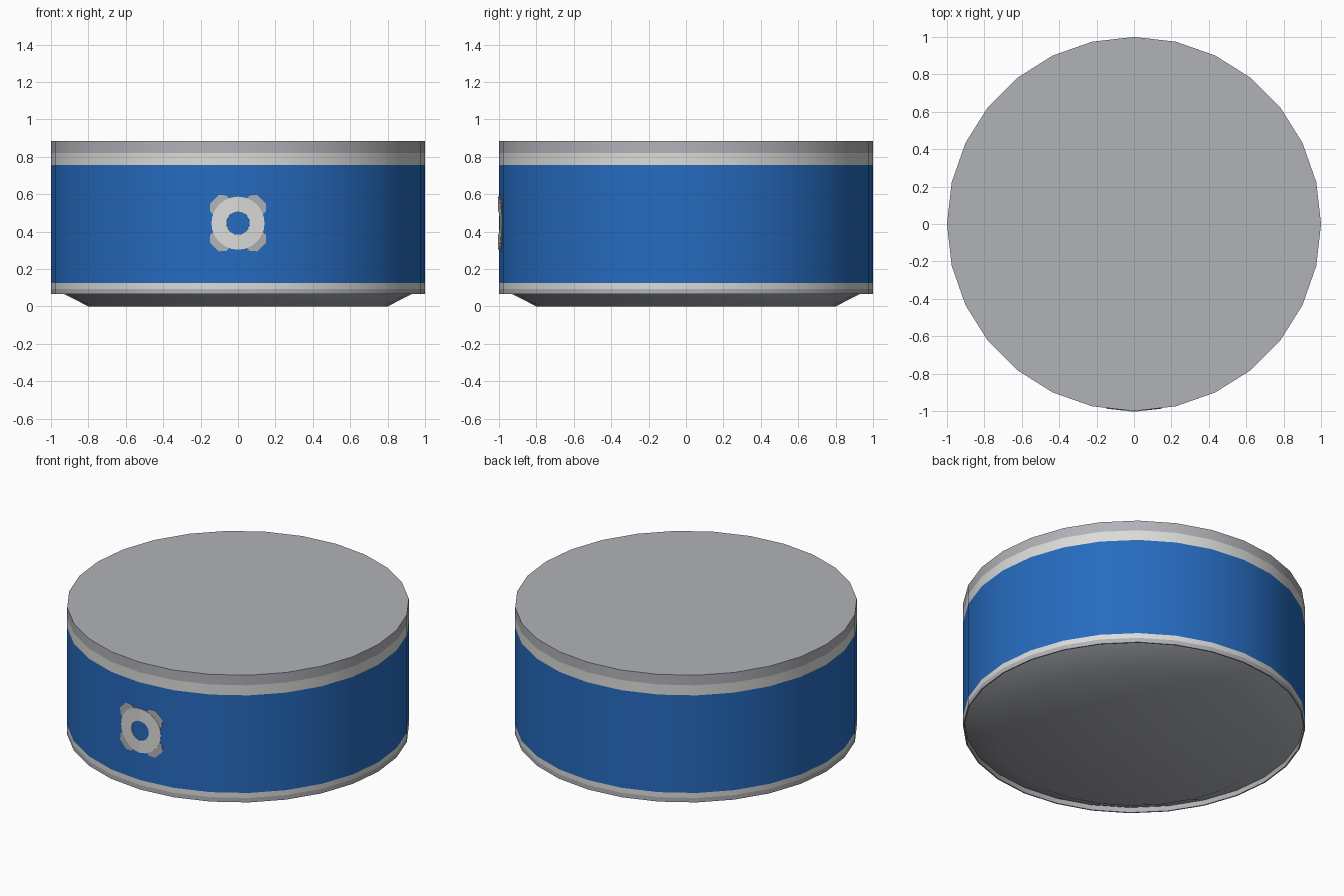
import bpy, math

if "Cube" in bpy.data.objects:
    bpy.data.objects.remove(bpy.data.objects["Cube"])

SIDES = 28
LIFT = 0.004                      # emblem plate height above the wall
EMBLEM_Z = 0.445


def material(name, srgb):
    m = bpy.data.materials.new(name)
    lin = [c / 12.92 if c <= 0.04045 else ((c + 0.055) / 1.055) ** 2.4 for c in srgb]
    m.diffuse_color = (*lin, 1)
    m.use_nodes = True
    m.node_tree.nodes["Principled BSDF"].inputs["Base Color"].default_value = m.diffuse_color
    return m


blue = material("blue", (0.15, 0.42, 0.75))
light = material("light grey", (0.86, 0.86, 0.85))
grey = material("mid grey", (0.69, 0.70, 0.72))


def make_object(name, verts, faces, mats, indices=None):
    me = bpy.data.meshes.new(name)
    me.from_pydata(verts, [], faces)
    for m in mats:
        me.materials.append(m)
    if indices:
        for p, i in zip(me.polygons, indices):
            p.material_index = i
    ob = bpy.data.objects.new(name, me)
    bpy.context.collection.objects.link(ob)
    return ob


def lathe(name, profile, bands, mats, cap_top=False, cap_bottom=False):
    """Spin (radius, z) points, listed bottom to top on the outside."""
    verts, faces, idx = [], [], []
    for r, z in profile:
        for i in range(SIDES):
            a = 2 * math.pi * i / SIDES
            verts.append((r * math.cos(a), r * math.sin(a), z))
    for k in range(len(profile) - 1):
        for i in range(SIDES):
            j = (i + 1) % SIDES
            faces.append((k * SIDES + i, k * SIDES + j,
                          (k + 1) * SIDES + j, (k + 1) * SIDES + i))
            idx.append(bands[k])
    if cap_top:
        o = (len(profile) - 1) * SIDES
        faces.append(tuple(range(o, o + SIDES)))
        idx.append(bands[-1])
    if cap_bottom:
        faces.append(tuple(reversed(range(SIDES))))
        idx.append(bands[0])
    return make_object(name, verts, faces, mats, idx)


def smooth(ob, degrees):
    bpy.ops.object.select_all(action='DESELECT')
    ob.select_set(True)
    bpy.context.view_layer.objects.active = ob
    bpy.ops.object.shade_smooth_by_angle(angle=math.radians(degrees))


# Tin wall: hanging lip, painted bands and flat lid
body = lathe("tin_body",
             [(0.992, 0.098), (0.992, 0.065), (1, 0.065), (1, 0.094), (1, 0.126),
              (1, 0.755), (1, 0.82), (1, 0.885)],
             [2, 2, 2, 1, 0, 1, 2], [blue, light, grey], cap_top=True)
smooth(body, 30)

# Tapered base inside the lip
base = lathe("tapered_base", [(0.8, 0), (0.992, 0.098)], [0], [grey], cap_bottom=True)
smooth(base, 40)

# Front emblem: thin plates that follow the two front wall panels
slope = math.tan(math.pi / SIDES)


def on_wall(x, z, lift):
    return (x, -1 - lift + abs(x) * slope, EMBLEM_Z + z)


def plate(name, verts, faces, mat):
    ob = make_object(name, verts, faces, [mat])
    mod = ob.modifiers.new("thickness", 'SOLIDIFY')
    mod.thickness = LIFT
    mod.offset = -1


# Ring
n = 24
ring = [on_wall(r * math.cos(2 * math.pi * i / n), r * math.sin(2 * math.pi * i / n), LIFT)
        for r in (0.062, 0.142) for i in range(n)]
plate("emblem_ring", ring,
      [(i, n + i, n + (i + 1) % n, (i + 1) % n) for i in range(n)], light)

# Four knobs on the diagonals
verts, faces = [], []
for k in range(4):
    a = math.pi / 4 + k * math.pi / 2
    c, s = math.cos(a), math.sin(a)
    start = len(verts)
    for u, v in [(0.12, -0.06), (0.15, -0.06), (0.18, -0.033),
                 (0.18, 0.033), (0.15, 0.06), (0.12, 0.06)]:
        verts.append(on_wall(u * c - v * s, u * s + v * c, LIFT * 0.6))
    faces.append(tuple(range(start, start + 6)))
plate("emblem_knobs", verts, faces, grey)
